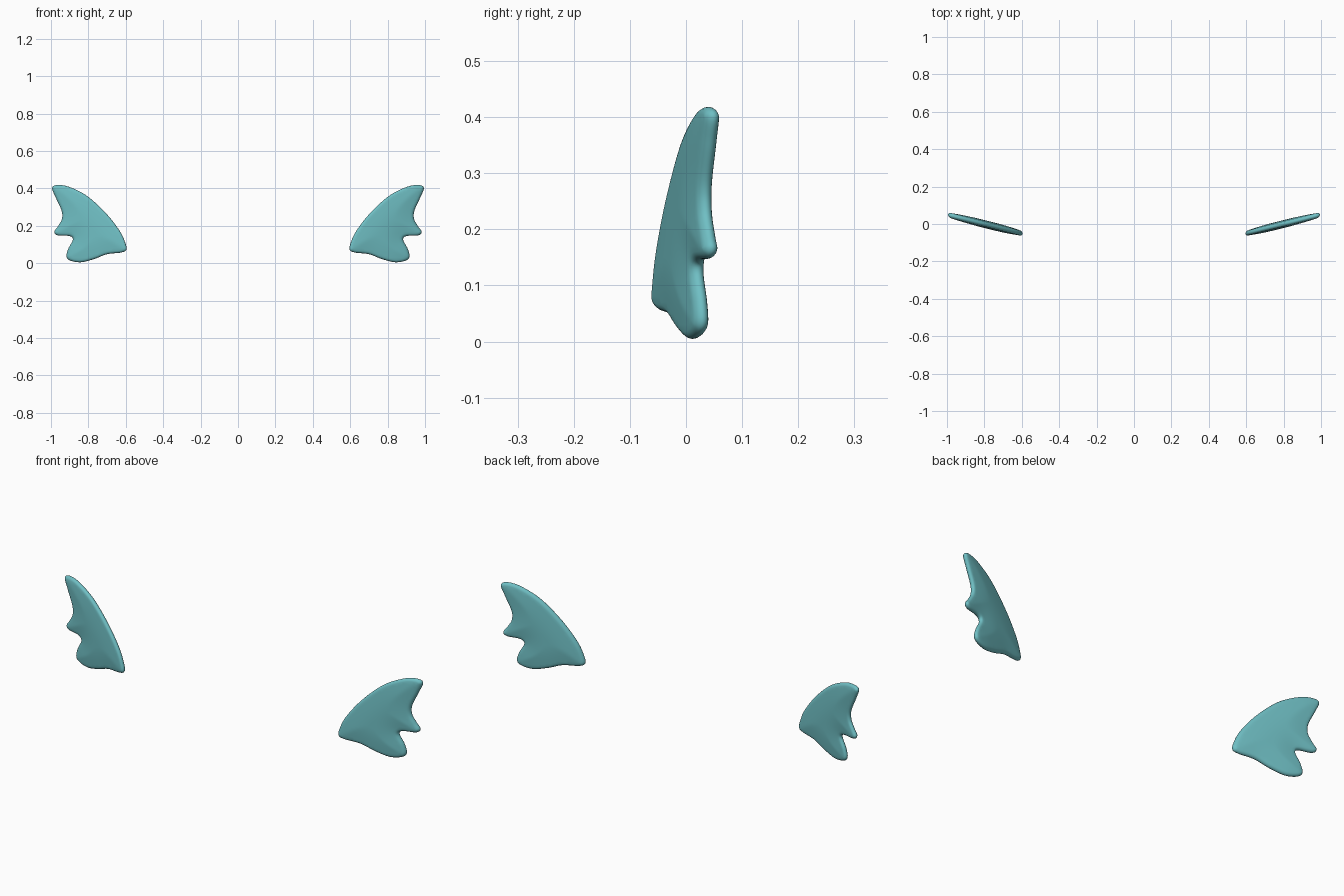
import bpy, bmesh, math
from mathutils import Vector
from mathutils.geometry import delaunay_2d_cdt, intersect_point_line

if "Cube" in bpy.data.objects:
    bpy.data.objects.remove(bpy.data.objects["Cube"])

# Control points of the fin outline (x, z), clockwise from the inner tip
CTRL = [(.597, .072), (.603, .11), (.634, .175), (.706, .267), (.805, .358), (.90, .407),
        (.965, .418), (.994, .402), (.975, .352), (.943, .28), (.942, .235), (.963, .197),
        (.982, .168), (.965, .149), (.90, .145), (.883, .125), (.907, .078), (.917, .036),
        (.897, .014), (.84, .005), (.77, .022), (.70, .048), (.625, .057)]
STEPS = 8


def smooth_outline(pts):
    """Closed Catmull-Rom curve through the control points."""
    p = [Vector(q) for q in pts]
    n, out = len(p), []
    for i in range(n):
        a, b, c, d = p[i - 1], p[i], p[(i + 1) % n], p[(i + 2) % n]
        for s in range(STEPS):
            t = s / STEPS
            out.append(0.5 * (2 * b + (c - a) * t + (2 * a - 5 * b + 4 * c - d) * t * t
                              + (3 * b - a - 3 * c + d) * t ** 3))
    return out


outline = smooth_outline(CTRL)
N = len(outline)


def edge_distance(p):
    best = 9.0
    for i in range(N):
        a, b = outline[i - 1], outline[i]
        ab = b - a
        t = max(0, min(1, (p - a).dot(ab) / ab.length_squared))
        best = min(best, (p - a - ab * t).length)
    return best


def inside(p):
    hit = False
    for i in range(N):
        a, b = outline[i - 1], outline[i]
        if (a.y > p.y) != (b.y > p.y) and p.x < a.x + (p.y - a.y) / (b.y - a.y) * (b.x - a.x):
            hit = not hit
    return hit


def half_thickness(d):
    """Rounded rim plus a gentle swelling toward the middle."""
    if d < 1e-5:
        return 0.0
    r = min(d / 0.014, 1)
    s = min(d / 0.11, 1)
    return 0.012 * math.sqrt(1 - (1 - r) ** 2) + 0.009 * math.sin(s * math.pi / 2)


# Sample points: outline, rim rings, interior grid
points = list(outline)
for off in (.001, .004, .008, .013):
    for i in range(N):
        t = (outline[(i + 1) % N] - outline[i - 1]).normalized()
        q = outline[i] + Vector((t.y, -t.x)) * off
        if inside(q) and edge_distance(q) > off * 0.9:
            points.append(q)
for i in range(42):
    for j in range(43):
        q = Vector((.59 + i * .01, j * .01))
        if inside(q) and edge_distance(q) > .018:
            points.append(q)
rim = [(i, (i + 1) % N) for i in range(N)]
flat, _, tris, _, _, _ = delaunay_2d_cdt(points, rim, [], 1, 1e-6)
heights = [half_thickness(edge_distance(p)) for p in flat]

mat = bpy.data.materials.new("teal")
mat.diffuse_color = (.16, .52, .55, 1)
mat.use_nodes = True
mat.node_tree.nodes["Principled BSDF"].inputs["Base Color"].default_value = mat.diffuse_color


def make_fin(name, side):
    bm = bmesh.new()
    for face in (-1, 1):
        vs = [bm.verts.new((side * p.x, (p.x - .8) * .25 + face * h, p.y))
              for p, h in zip(flat, heights)]
        for t in tris:
            bm.faces.new([vs[k] for k in t])
    bmesh.ops.remove_doubles(bm, verts=bm.verts, dist=1e-5)
    bmesh.ops.recalc_face_normals(bm, faces=bm.faces)
    me = bpy.data.meshes.new(name)
    bm.to_mesh(me)
    bm.free()
    me.materials.append(mat)
    me.shade_smooth()
    ob = bpy.data.objects.new(name, me)
    bpy.context.collection.objects.link(ob)


# Mirrored pair of fins
make_fin("right_fin", 1)
make_fin("left_fin", -1)
